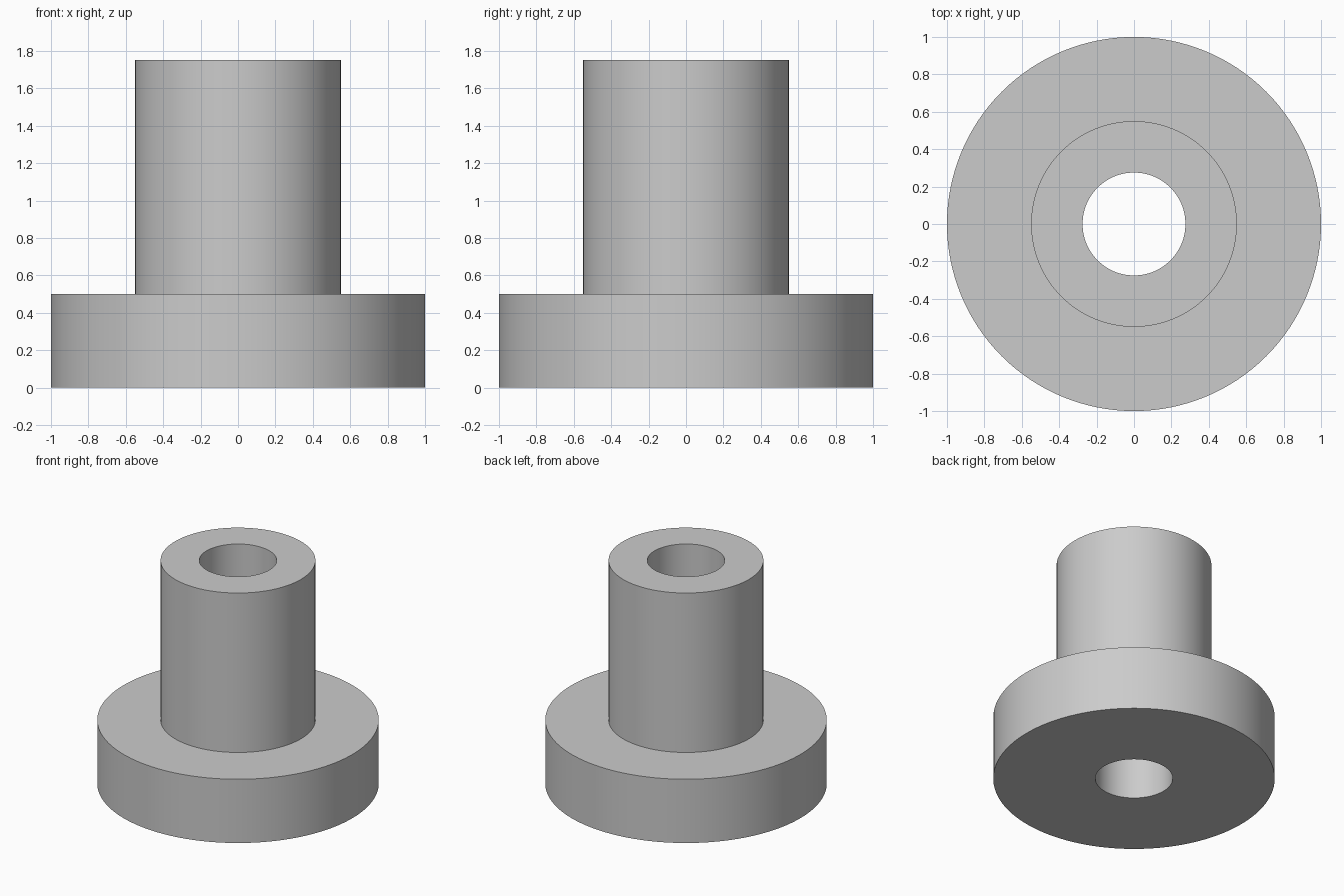
import bpy
import bmesh
import math

cube = bpy.data.objects.get("Cube")
if cube:
    bpy.data.objects.remove(cube, do_unlink=True)

SEGMENTS = 128
BORE, SLEEVE, FLANGE = 0.275, 0.55, 1.0
STEP, TOP = 0.5, 1.75

# Plain grey material
grey = bpy.data.materials.new("plain grey")
grey.use_nodes = True
colour = (0.6, 0.6, 0.6, 1)
grey.diffuse_color = colour
grey.node_tree.nodes["Principled BSDF"].inputs["Base Color"].default_value = colour

# Closed half section (radius, height) of the flanged sleeve with its through bore
section = [(BORE, 0), (FLANGE, 0), (FLANGE, STEP),
           (SLEEVE, STEP), (SLEEVE, TOP), (BORE, TOP)]

# Revolve the section around z
bm = bmesh.new()
verts = [bm.verts.new((r, 0, z)) for r, z in section]
edges = [bm.edges.new((verts[i - 1], verts[i])) for i in range(len(verts))]
bmesh.ops.spin(bm, geom=verts + edges, cent=(0, 0, 0), axis=(0, 0, 1),
               angle=math.tau, steps=SEGMENTS, use_merge=False)
bmesh.ops.remove_doubles(bm, verts=bm.verts, dist=0.0001)
bmesh.ops.recalc_face_normals(bm, faces=bm.faces)

mesh = bpy.data.meshes.new("flanged_bushing")
bm.to_mesh(mesh)
bm.free()
mesh.materials.append(grey)
bushing = bpy.data.objects.new("flanged_bushing", mesh)
bpy.context.collection.objects.link(bushing)

# Smooth round walls, sharp rims
bpy.ops.object.select_all(action="DESELECT")
bushing.select_set(True)
bpy.context.view_layer.objects.active = bushing
bpy.ops.object.shade_smooth_by_angle(angle=math.radians(30))
